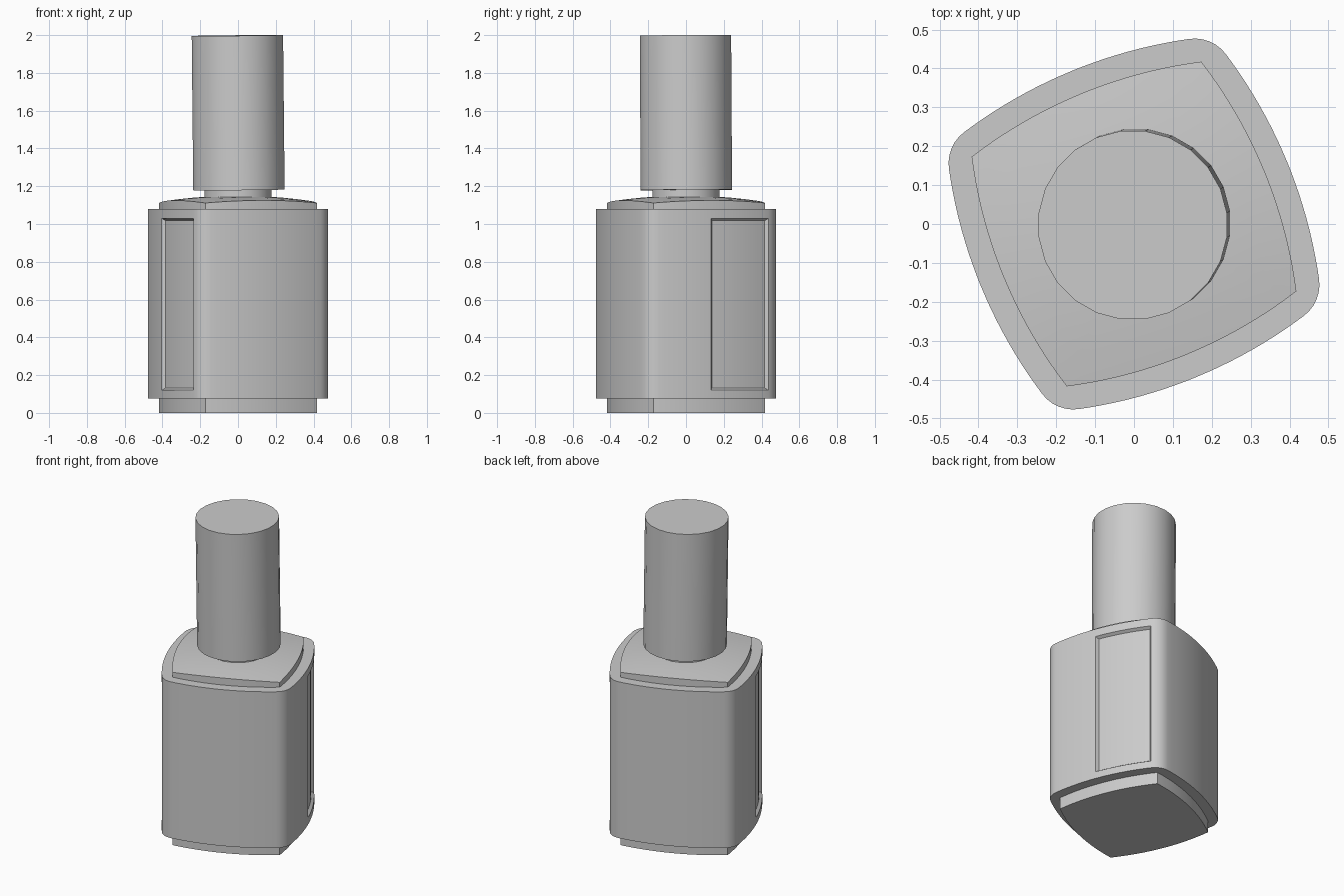
import bpy
import bmesh
from math import sin, cos, atan, pi, radians
from mathutils import Vector

TURN = radians(22.5)   # the whole bottle is turned about z

cube = bpy.data.objects.get("Cube")
if cube:
    bpy.data.objects.remove(cube, do_unlink=True)

grey = bpy.data.materials.new("plain_grey")
grey.use_nodes = True
grey.diffuse_color = (0.6, 0.6, 0.6, 1)
grey.node_tree.nodes["Principled BSDF"].inputs["Base Color"].default_value = (0.6, 0.6, 0.6, 1)


def bulged_square(corner, middle, fillet=0.0, arc_steps=20, fillet_steps=6):
    """Square outline with bowed sides; corner and middle are centre distances."""
    half = corner * cos(pi / 4)
    sag = middle - half
    radius = (half ** 2 + sag ** 2) / (2 * sag)
    sweep = 2 * atan(sag / half)
    points = []
    for side in range(4):
        normal = TURN + side * pi / 2
        centre = Vector((cos(normal), sin(normal))) * (middle - radius)
        last = arc_steps + 1 if fillet else arc_steps
        for i in range(last):
            a = normal + sweep * (2 * i / arc_steps - 1)
            points.append(centre + Vector((cos(a), sin(a))) * (radius + fillet))
        if fillet:
            diagonal = normal + pi / 4
            pivot = Vector((cos(diagonal), sin(diagonal))) * corner
            spread = pi / 4 - sweep
            for i in range(1, fillet_steps):
                a = diagonal + spread * (2 * i / fillet_steps - 1)
                points.append(pivot + Vector((cos(a), sin(a))) * fillet)
    return points


def circle(radius, sides=24):
    angles = [TURN + 2 * pi * i / sides for i in range(sides)]
    return [Vector((cos(a), sin(a))) * radius for a in angles]


def loft(rings):
    """Closed skin through rings of 3D points, capped at both ends."""
    bm = bmesh.new()
    loops = [[bm.verts.new(p) for p in ring] for ring in rings]
    count = len(loops[0])
    for low, high in zip(loops, loops[1:]):
        for i in range(count):
            j = (i + 1) % count
            bm.faces.new((low[i], low[j], high[j], high[i]))
    bm.faces.new(loops[0][::-1])
    bm.faces.new(loops[-1])
    return bm


def flat(outline, z):
    return [(p.x, p.y, z) for p in outline]


def finish(name, bm):
    mesh = bpy.data.meshes.new(name)
    bm.normal_update()
    bm.to_mesh(mesh)
    bm.free()
    mesh.materials.append(grey)
    obj = bpy.data.objects.new(name, mesh)
    bpy.context.collection.objects.link(obj)
    bpy.ops.object.select_all(action='DESELECT')
    obj.select_set(True)
    bpy.context.view_layer.objects.active = obj
    bpy.ops.object.shade_smooth_by_angle(angle=radians(25))
    return obj


# Foot
inner = bulged_square(0.452, 0.362)
finish("foot", loft([flat(inner, z) for z in (0, 0.08)]))

# Bottle body with a sunken panel on half of two opposite sides
outer = bulged_square(0.408, 0.325, fillet=0.1)
body = loft([flat(outer, z) for z in (0.075, 0.12, 1.03, 1.08)])
body.normal_update()
for side in (0, 2):
    a = TURN + side * pi / 2
    normal, along = Vector((cos(a), sin(a), 0)), Vector((-sin(a), cos(a), 0))
    panel = []
    for f in body.faces:
        c = f.calc_center_median()
        if (0.2 < c.z < 1 and abs(f.normal.z) < 0.5 and c.dot(normal) > 0.35
                and -0.034 < c.dot(along) < 0.315):
            panel.append(f)
    bmesh.ops.inset_region(body, faces=panel, thickness=0.012, depth=-0.018,
                           use_even_offset=True, use_boundary=True)
finish("bottle_body", body)

# Shoulder with a shallow domed top
rings = [flat(inner, 1.07)]
for s in (1, 0.8, 0.6, 0.4, 0.2):
    rings.append([(p.x * s, p.y * s, 1.15 - 0.19 * (p * s).length_squared) for p in inner])
finish("shoulder", loft(rings))

# Neck
finish("neck", loft([flat(circle(0.18), z) for z in (1.12, 1.19)]))

# Cap, leaning very slightly
cap = finish("cap", loft([flat(circle(0.244), z) for z in (0, 0.818)]))
cap.location = (0.005, 0.002, 1.18)
cap.rotation_euler = (0.006, -0.01, 0)
